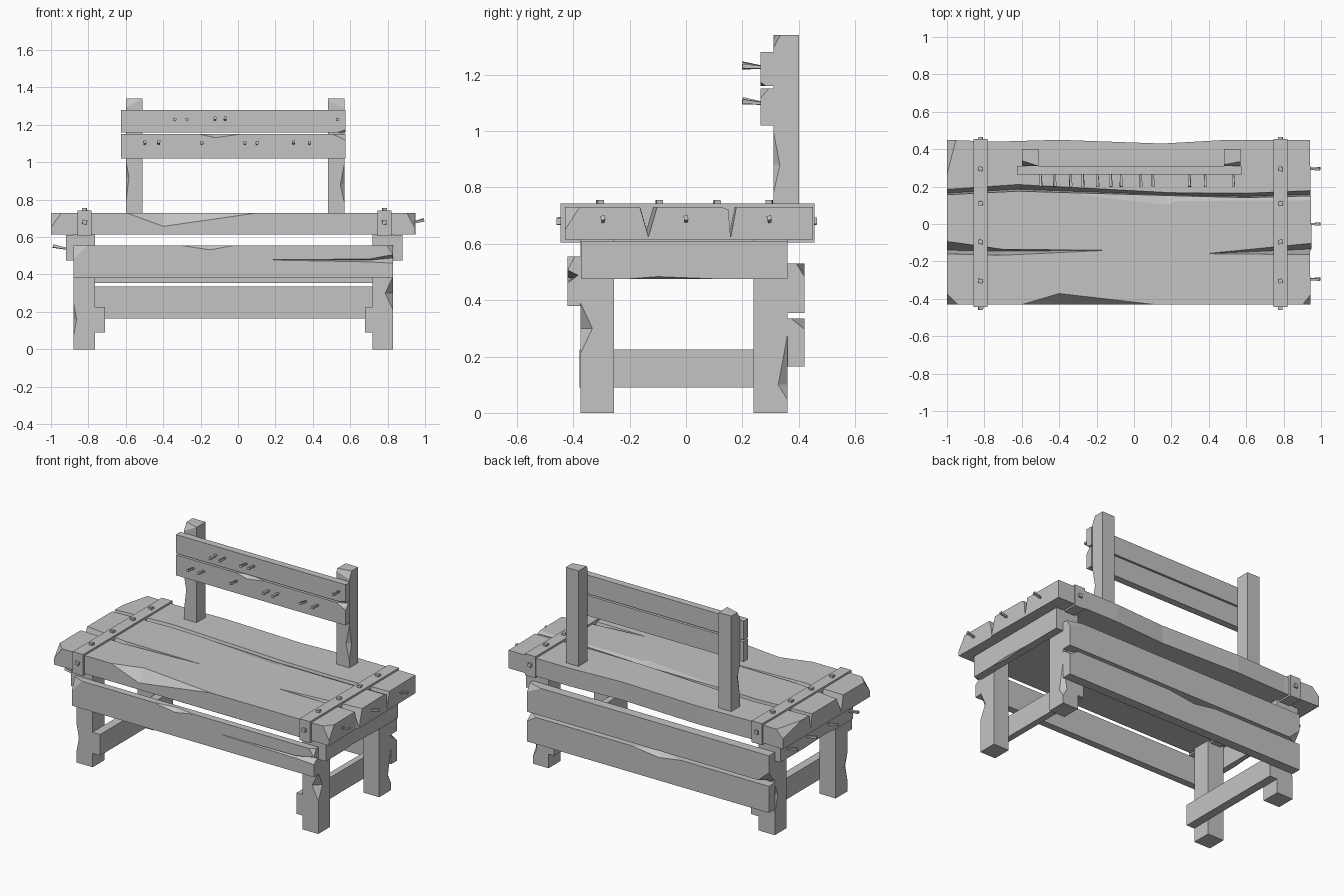
import bpy, bmesh, random
from mathutils import Vector, Matrix

random.seed(4)
if "Cube" in bpy.data.objects:
    bpy.data.objects.remove(bpy.data.objects["Cube"])

wood = bpy.data.materials.new("weathered_grey")
wood.use_nodes = True
GREY = (0.55, 0.55, 0.55, 1)
wood.diffuse_color = GREY
wood.node_tree.nodes["Principled BSDF"].inputs["Base Color"].default_value = GREY


def finish(name, bm, material=wood):
    bmesh.ops.recalc_face_normals(bm, faces=bm.faces)
    mesh = bpy.data.meshes.new(name)
    bm.to_mesh(mesh)
    bm.free()
    if material:
        mesh.materials.append(material)
    obj = bpy.data.objects.new(name, mesh)
    bpy.context.collection.objects.link(obj)
    return obj


def loft(name, rings, material=wood):
    """Skin between matching closed rings and cap both ends."""
    bm = bmesh.new()
    loops = [[bm.verts.new(p) for p in ring] for ring in rings]
    for a, b in zip(loops, loops[1:]):
        for i in range(len(a)):
            j = (i + 1) % len(a)
            bm.faces.new((a[i], a[j], b[j], b[i]))
    bm.faces.new(loops[0])
    bm.faces.new(loops[-1])
    return finish(name, bm, material)


def box(name, xs, ys, zs):
    rings = [[(xs[0], ys[0], z), (xs[1], ys[0], z), (xs[1], ys[1], z), (xs[0], ys[1], z)] for z in zs]
    return loft(name, rings)


def subtract(part, cutter):
    cutter.hide_render = True
    mod = part.modifiers.new("cut", "BOOLEAN")
    mod.operation = "DIFFERENCE"
    mod.solver = "EXACT"
    mod.object = cutter
    graph = bpy.context.evaluated_depsgraph_get()
    mesh = bpy.data.meshes.new_from_object(part.evaluated_get(graph))
    part.modifiers.clear()
    part.data = mesh
    bpy.data.objects.remove(cutter)


def chip(part, axis, sides, span, depths):
    """Knock a faceted splinter off the edge running along an axis."""
    a, b = [i for i in range(3) if i != axis]
    eps = 0.002

    def limit(i, side):
        values = [v.co[i] for v in part.data.vertices]
        return max(values) if side > 0 else min(values)

    ca, cb = limit(a, sides[0]), limit(b, sides[1])

    def point(along, inset_a, inset_b):
        p = Vector()
        p[axis], p[a], p[b] = along, ca - sides[0] * inset_a, cb - sides[1] * inset_b
        return p

    start, peak, end = span
    bm = bmesh.new()
    for p in (point(start, -eps, -eps), point(end, -eps, -eps), point(peak, depths[0], -eps),
              point(peak, -eps, depths[1]), point(peak, -0.02, -0.02)):
        bm.verts.new(p)
    bmesh.ops.convex_hull(bm, input=bm.verts)
    subtract(part, finish("cutter", bm, None))


def groove(part, level, inward, sections, upright=False):
    """V-shaped crack along x, cut in a top face or an upright face."""
    rings = []
    for x, low, high, lean, depth in sections:
        tri = [(low, level - inward * 0.003), (high, level - inward * 0.003),
               (low + (high - low) * lean, level + inward * depth)]
        rings.append([(x, d, c) if upright else (x, c, d) for c, d in tri])
    subtract(part, loft("cutter", rings, None))


def nail(name, base, tip, thin=0.006, wide=0.011):
    base, tip = Vector(base), Vector(tip)
    axis = tip - base
    bm = bmesh.new()
    bmesh.ops.create_cone(bm, cap_ends=True, segments=4, radius1=thin, radius2=wide, depth=axis.length)
    turn = axis.to_track_quat("Z", "Y").to_matrix().to_4x4()
    spin = Matrix.Rotation(random.uniform(0.5, 1.1), 4, "Z")
    bm.transform(Matrix.Translation((base + tip) / 2) @ turn @ spin)
    return finish(name, bm)


# Seat slab with a wavy back edge
outline = [(-1, -.43), (.945, -.43), (.94, -.15), (.95, -.13), (.945, .15), (.94, .45),
           (.5, .45), (.15, .43), (-.4, .45), (-.75, .44), (-1, .45)]
seat = loft("seat", [[(x, y, z) for x, y in outline] for z in (.615, .73)])
groove(seat, .73, -1, [(-1.02, .155, .185, .3, .1), (-.62, .175, .212, .3, .08),
                       (.2, .15, .168, .3, .05), (.6, .14, .165, .3, .08), (.97, .15, .18, .3, .11)])
groove(seat, .73, -1, [(-.4, .17, .176, .9, .002), (.18, .09, .16, .9, .012), (.24, .115, .16, .9, .012),
                       (.97, .12, .16, .9, .012)])
groove(seat, .73, -1, [(-1.02, -.16, -.09, .3, .1), (-.7, -.168, -.135, .7, .06), (-.17, -.143, -.139, .5, .002)])
groove(seat, .73, -1, [(.4, -.16, -.156, .5, .002), (.97, -.165, -.1, .5, .11)])
chip(seat, 0, (-1, 1), (-.61, -.4, .14), (.06, .075))
chip(seat, 0, (-1, 1), (-1.06, -1, -.94), (.06, .08))
chip(seat, 0, (-1, 1), (.9, .945, .98), (.055, .085))
chip(seat, 1, (-1, 1), (.25, .45, .6), (.05, .05))

# Straps around the seat with square studs
for side, x in (("right", -.82), ("left", .783)):
    box(side + "_strap", (x - .037, x + .037), (-.445, .455), (.605, .742))
    for y in (-.305, -.095, .11, .295):
        nail(side + "_strap_stud", (x, y, .735), (x, y, .755), .017, .016)
    for y, out in ((-.44, -.46), (.45, .465)):
        nail(side + "_strap_end_stud", (x, y, .68), (x, out, .68), .017, .016)

# Legs, end rails and stretchers
legs = {}
for side, xs in (("right", (-.88, -.765)), ("left", (.72, .83))):
    for end, ys in (("front", (-.375, -.255)), ("back", (.24, .36))):
        legs[side + end] = box(f"{side}_{end}_leg", xs, ys, (0, .615))
for side, rail, stretcher in (("right", (-.92, -.88), (-.765, -.71)), ("left", (.83, .88), (.68, .72))):
    end_rail = box(side + "_end_rail", rail, (-.37, .36), (.475, .61))
    out = -1 if side == "right" else 1
    chip(end_rail, 1, (out, -1), (-.25, -.1, .2), (.015, .01))
    box(side + "_stretcher", stretcher, (-.378, .36), (.09, .225))
chip(legs["leftfront"], 2, (1, -1), (.2, .3, .4), (.045, .045))
chip(legs["leftback"], 2, (1, 1), (.04, .1, .3), (.03, .035))
chip(legs["rightfront"], 2, (-1, -1), (.05, .16, .27), (.018, .045))
chip(legs["rightback"], 2, (-1, 1), (.12, .25, .34), (.03, .03))

# Aprons along the front and back
BOARD = (-.88, .83)
front_apron = box("front_apron", BOARD, (-.42, -.375), (.38, .555))
groove(front_apron, -.42, 1, [(.18, .476, .48, .5, .002), (.7, .466, .484, .6, .02),
                              (.85, .458, .512, .6, .04)], upright=True)
chip(front_apron, 0, (-1, 1), (-.33, -.15, 0), (.025, .025))
chip(front_apron, 0, (-1, 1), (-.95, -.88, -.8), (.03, .08))
chip(front_apron, 2, (1, -1), (.5, .56, .6), (.04, .03))
upper_apron = box("back_upper_apron", BOARD, (.36, .42), (.355, .53))
lower_apron = box("back_lower_apron", BOARD, (.36, .42), (.165, .335))
chip(lower_apron, 0, (1, 1), (-.28, -.1, .12), (.04, .025))
chip(upper_apron, 0, (1, -1), (-.95, -.88, -.8), (.05, .07))
chip(upper_apron, 0, (1, 1), (.72, .83, .9), (.03, .05))
chip(lower_apron, 0, (1, 1), (.76, .83, .9), (.05, .04))

# Backrest posts and boards
right_post = box("right_post", (-.6, -.51), (.31, .4), (.72, 1.34))
left_post = box("left_post", (.48, .57), (.31, .4), (.72, 1.34))
chip(right_post, 2, (-1, -1), (.75, .92, 1.03), (.018, .03))
chip(left_post, 2, (1, -1), (.76, .88, 1.02), (.025, .025))
chip(right_post, 0, (-1, 1), (-.68, -.6, -.5), (.03, .05))
chip(left_post, 0, (-1, 1), (.42, .57, .62), (.025, .05))
upper_board = box("upper_back_board", (-.625, .575), (.265, .31), (1.16, 1.28))
lower_board = box("lower_back_board", (-.625, .575), (.265, .31), (1.02, 1.15))
chip(lower_board, 0, (-1, 1), (-.22, -.12, .03), (.03, .02))
chip(lower_board, 0, (-1, 1), (.5, .575, .65), (.03, .035))
chip(upper_board, 0, (-1, -1), (.52, .575, .65), (.02, .015))

# Loose nails in the backrest
for z, row in ((1.228, (-.34, -.275, -.125, -.07, .53)),
               (1.1, (-.5, -.425, -.195, .035, .1, .295, .38))):
    for x in row:
        lift = random.uniform(-.003, .012)
        nail("back_nail", (x, .28, z - .003), (x + .002, .2, z + lift))

# Loose nails in the seat end and the opposite rail
for y in (-.295, 0, .295):
    nail("seat_end_nail", (.925, y, .675), (.995, y, .692))
for y in (-.33, -.12, .09, .29):
    nail("rail_nail", (-.9, y, .535), (-.99, y, .552))
